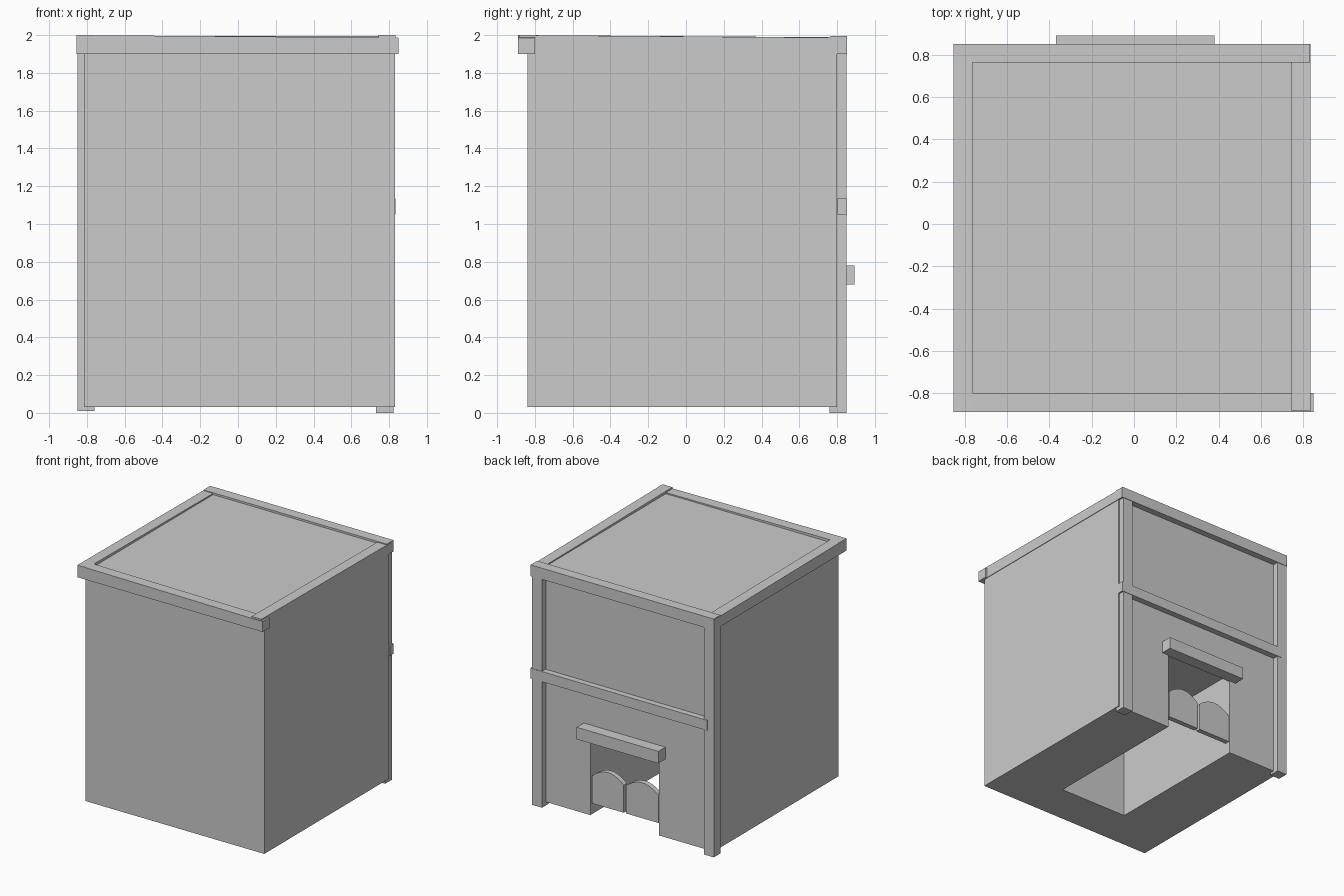
import bpy, bmesh, math
from mathutils import Vector

if "Cube" in bpy.data.objects:
    bpy.data.objects.remove(bpy.data.objects["Cube"], do_unlink=True)

grey = bpy.data.materials.new("plain_grey")
grey.use_nodes = True
tone = (0.6, 0.6, 0.6, 1)
grey.diffuse_color = tone
grey.node_tree.nodes["Principled BSDF"].inputs["Base Color"].default_value = tone


def finish(name, bm):
    bmesh.ops.recalc_face_normals(bm, faces=bm.faces)
    mesh = bpy.data.meshes.new(name)
    bm.to_mesh(mesh)
    bm.free()
    mesh.materials.append(grey)
    obj = bpy.data.objects.new(name, mesh)
    bpy.context.collection.objects.link(obj)
    return obj


def box(name, x, y, z, slope_axis=None, drop=0.0):
    """Box from ranges; its top may sink by drop towards the far end of an axis."""
    bm = bmesh.new()
    bmesh.ops.create_cube(bm, size=1)
    for v in bm.verts:
        sunk = slope_axis is not None and v.co[2] > 0 and v.co[slope_axis] > 0
        v.co = Vector([r[0] if c < 0 else r[1] for c, r in zip(v.co, (x, y, z))])
        if sunk:
            v.co.z -= drop
    return finish(name, bm)


# Main block with a passage cut through its back and underside
body = box("body", (-0.815, 0.83), (-0.84, 0.80), (0.03, 1.978))
cutter = box("passage_cutter", (-0.31, 0.32), (-0.49, 1.0), (-0.2, 0.74))
cutter.hide_render = True
cut = body.modifiers.new("passage", "BOOLEAN")
cut.operation = "DIFFERENCE"
cut.solver = "EXACT"
cut.object = cutter
bpy.context.view_layer.objects.active = body
bpy.ops.object.modifier_apply(modifier=cut.name)
bpy.data.objects.remove(cutter, do_unlink=True)

# Slightly uneven beams around the roof
box("roof_beam_front", (-0.855, 0.85), (-0.89, -0.80), (1.9, 2.0), 0, 0.014)
box("roof_beam_right", (0.745, 0.835), (-0.885, 0.85), (1.902, 2.0), 1, 0.014)
box("roof_beam_back", (-0.853, 0.833), (0.765, 0.853), (1.901, 1.994))
box("roof_beam_left", (-0.855, -0.765), (-0.888, 0.852), (1.9, 2.0), 1, 0.012)

# Corner posts and cross rail on the back
box("back_post_left", (0.73, 0.822), (0.76, 0.849), (0.0, 1.95))
box("back_post_right", (-0.85, -0.76), (0.76, 0.849), (0.01, 1.95))
box("back_rail", (-0.79, 0.835), (0.803, 0.853), (1.05, 1.135))

# Lintel over the doorway
box("door_lintel", (-0.37, 0.38), (0.79, 0.893), (0.68, 0.78))


def arched_door(name, x0, x1, y0, y1, bottom, side, rise, steps=10):
    bm = bmesh.new()
    outline = [bm.verts.new((x0, y0, bottom)), bm.verts.new((x1, y0, bottom))]
    for i in range(steps + 1):
        t = i / steps
        arch = side + rise * (1 - (2 * t - 1) ** 2)
        outline.append(bm.verts.new((x1 + (x0 - x1) * t, y0, arch)))
    face = bm.faces.new(outline)
    new = bmesh.ops.extrude_face_region(bm, geom=[face])["geom"]
    bmesh.ops.translate(bm, vec=(0, y1 - y0, 0),
                        verts=[v for v in new if isinstance(v, bmesh.types.BMVert)])
    return finish(name, bm)


# Pair of low swing doors
for side, x0, x1 in (("left", 0.015, 0.305), ("right", -0.305, -0.005)):
    arched_door("swing_door_" + side, x0, x1, 0.755, 0.797, 0.13, 0.36, 0.065)
